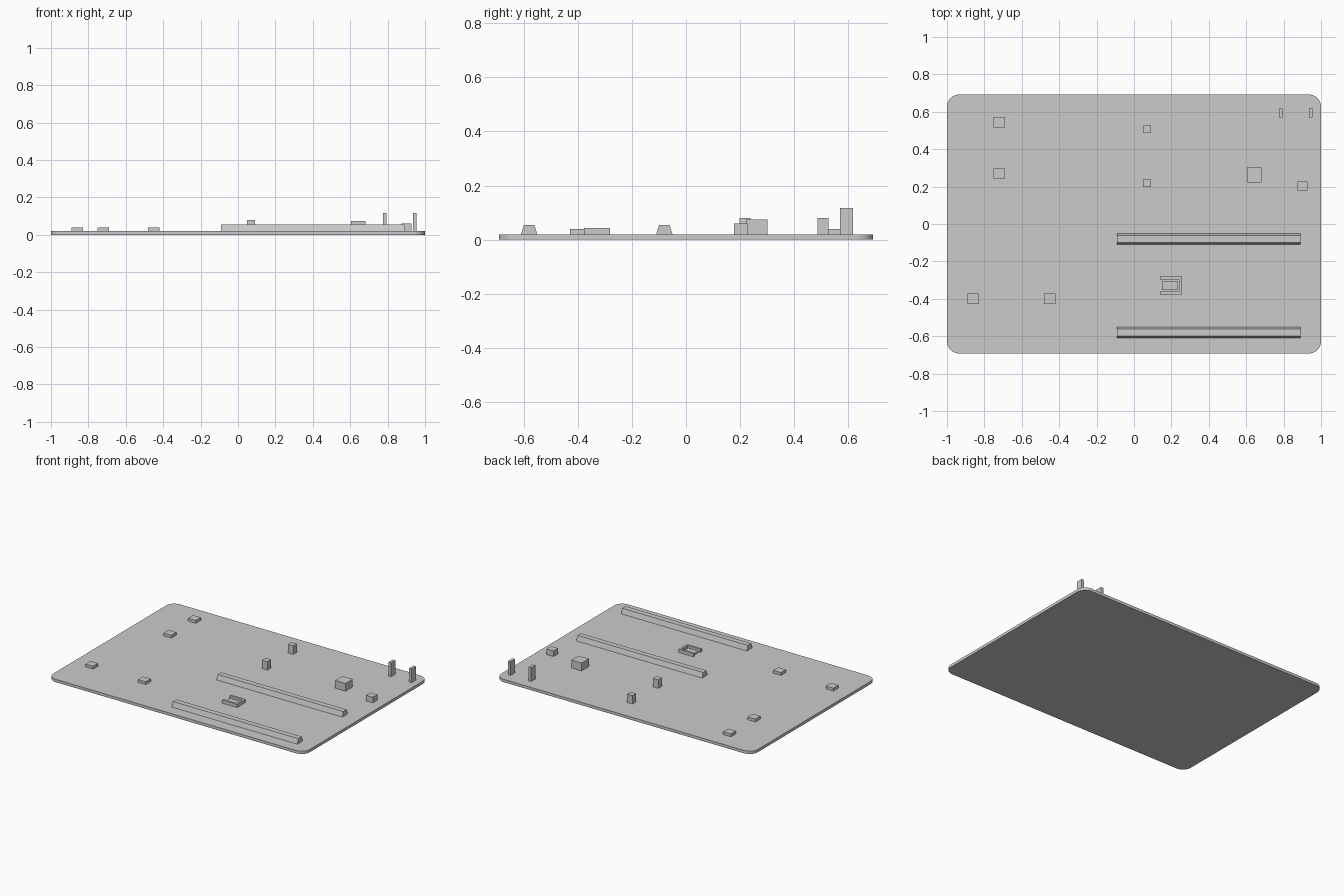
import bpy, bmesh, math

cube = bpy.data.objects.get("Cube")
if cube:
    bpy.data.objects.remove(cube, do_unlink=True)

grey = bpy.data.materials.new("plain grey")
grey.use_nodes = True
colour = (0.6, 0.6, 0.6, 1)
grey.diffuse_color = colour
grey.node_tree.nodes["Principled BSDF"].inputs["Base Color"].default_value = colour

TOP = 0.02  # upper surface of the board


def prism(name, outline, depth, place):
    """Extrude a 2D outline by depth; place maps (u, v, w) to x, y, z."""
    bm = bmesh.new()
    rings = [[bm.verts.new(place(u, v, w)) for u, v in outline] for w in (0, depth)]
    bm.faces.new(rings[0])
    bm.faces.new(rings[1])
    n = len(outline)
    for i in range(n):
        j = (i + 1) % n
        bm.faces.new((rings[0][i], rings[0][j], rings[1][j], rings[1][i]))
    bmesh.ops.recalc_face_normals(bm, faces=bm.faces)
    mesh = bpy.data.meshes.new(name)
    bm.to_mesh(mesh)
    bm.free()
    mesh.materials.append(grey)
    obj = bpy.data.objects.new(name, mesh)
    bpy.context.collection.objects.link(obj)
    return obj


def box(name, x, y, sx, sy, top):
    """Block standing on the board, centred at x, y and reaching height top."""
    a, b = sx / 2, sy / 2
    outline = [(x - a, y - b), (x + a, y - b), (x + a, y + b), (x - a, y + b)]
    return prism(name, outline, top - TOP, lambda u, v, w: (u, v, TOP + w))


# Board with rounded corners
radius, steps = 0.064, 10
outline = []
for k, (sx, sy) in enumerate([(1, 1), (-1, 1), (-1, -1), (1, -1)]):
    for i in range(steps + 1):
        a = math.radians(90) * (k + i / steps)
        outline.append((sx * (1 - radius) + radius * math.cos(a),
                        sy * (0.692 - radius) + radius * math.sin(a)))
board = prism("board", outline, TOP, lambda u, v, w: (u, v, w))
bpy.context.view_layer.objects.active = board
board.select_set(True)
bpy.ops.object.shade_smooth_by_angle(angle=math.radians(30))

# Long tapered rails
section = [(-0.03, TOP), (0.03, TOP), (0.019, 0.055), (-0.019, 0.055)]
for name, y in (("rear_rail", -0.08), ("front_rail", -0.58)):
    prism(name, section, 0.98, lambda u, v, w, y=y: (-0.09 + w, y + u, v))

# Flat pads
for i, (x, y) in enumerate([(-0.72, 0.543), (-0.72, 0.27), (-0.86, -0.4), (-0.45, -0.4)]):
    box(f"flat_pad_{i + 1}", x, y, 0.06, 0.056, 0.04)

# Small upright blocks
for i, y in enumerate((0.506, 0.218)):
    box(f"upright_block_{i + 1}", 0.07, y, 0.042, 0.04, 0.08)

# Side blocks
box("large_block", 0.643, 0.262, 0.08, 0.08, 0.075)
box("edge_block", 0.9, 0.203, 0.054, 0.05, 0.06)

# Pair of thin posts
for name, x in (("inner_post", 0.785), ("outer_post", 0.945)):
    box(name, x, 0.594, 0.02, 0.048, 0.117)

# Open-sided socket with a low core
bracket = [(0.14, -0.377), (0.256, -0.377), (0.256, -0.281), (0.14, -0.281),
           (0.14, -0.296), (0.241, -0.296), (0.241, -0.362), (0.14, -0.362)]
prism("socket_frame", bracket, 0.023, lambda u, v, w: (u, v, TOP + w))
box("socket_core", 0.192, -0.329, 0.082, 0.05, 0.03)
